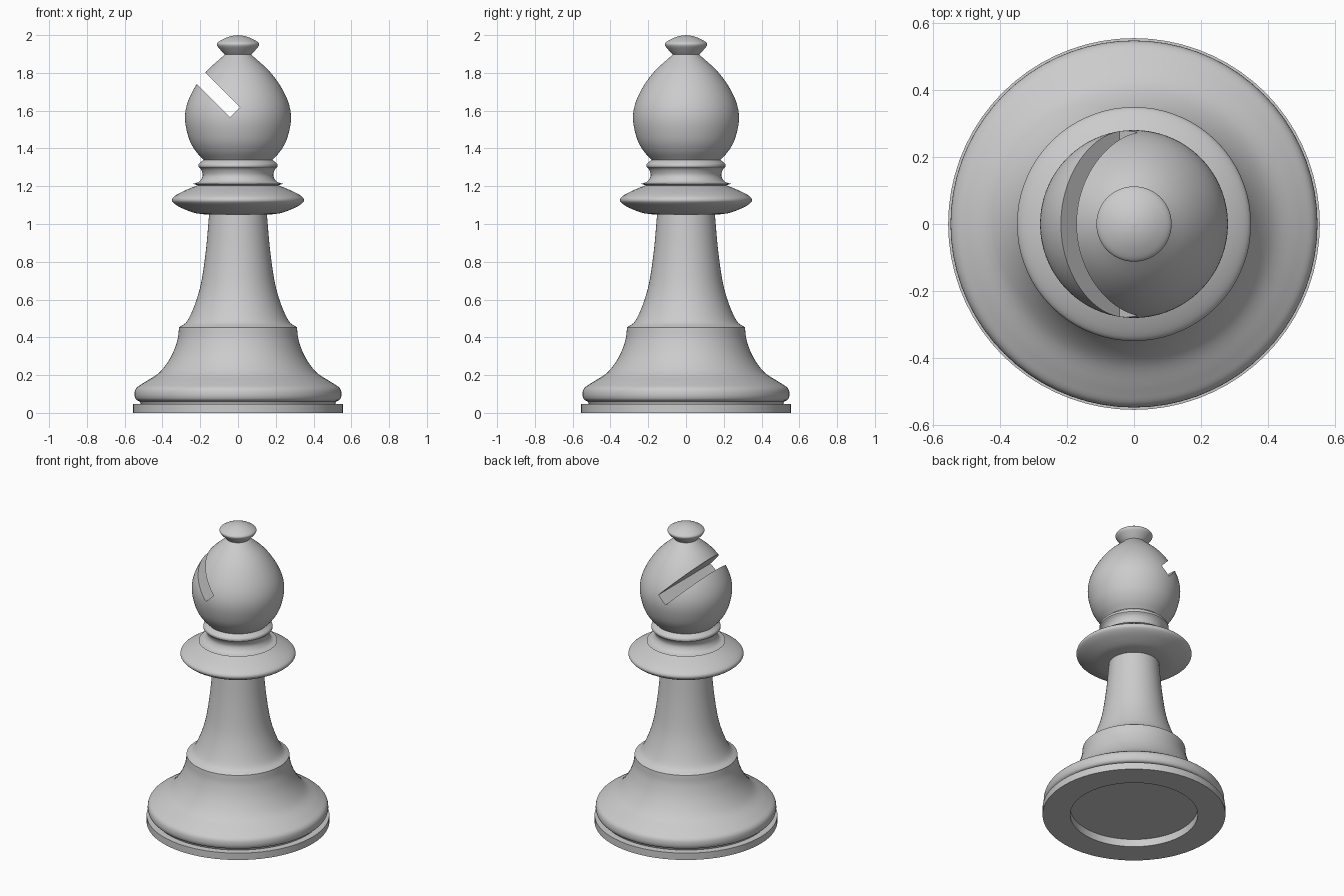
import bpy, bmesh, math
from mathutils import Vector

if "Cube" in bpy.data.objects:
    bpy.data.objects.remove(bpy.data.objects["Cube"])

SEGMENTS = 72


def smooth_run(points, steps=5):
    """Catmull-Rom curve through (radius, height) points."""
    p = [Vector(q) for q in points]
    if len(p) < 3:
        return p
    p = [2 * p[0] - p[1]] + p + [2 * p[-1] - p[-2]]
    out = []
    for a, b, c, d in zip(p, p[1:], p[2:], p[3:]):
        for i in range(steps):
            t = i / steps
            out.append(0.5 * (2 * b + (c - a) * t + (2 * a - 5 * b + 4 * c - d) * t * t
                              + (3 * b - a - 3 * c + d) * t ** 3))
    return out + [p[-2]]


def lathe(name, runs):
    """Spin smooth runs, joined at sharp corners, around z."""
    profile = []
    for run in runs:
        for q in smooth_run(run):
            if not profile or (q - profile[-1]).length > 1e-5:
                profile.append(q)
    bm = bmesh.new()
    rings = []
    for r, z in profile:
        if r < 1e-5:
            rings.append([bm.verts.new((0, 0, z))] * SEGMENTS)
        else:
            rings.append([bm.verts.new((r * math.cos(math.tau * k / SEGMENTS),
                                        r * math.sin(math.tau * k / SEGMENTS), z))
                          for k in range(SEGMENTS)])
    for lo, hi in zip(rings, rings[1:]):
        for k in range(SEGMENTS):
            n = (k + 1) % SEGMENTS
            bm.faces.new(list(dict.fromkeys((lo[k], lo[n], hi[n], hi[k]))))
    mesh = bpy.data.meshes.new(name)
    bm.to_mesh(mesh)
    bm.free()
    ob = bpy.data.objects.new(name, mesh)
    bpy.context.collection.objects.link(ob)
    return ob


# Foot with a shallow recess underneath, rolled rim and flared skirt
base = lathe("base", [
    [(0, .05), (.387, .05)], [(.387, .05), (.387, 0)], [(.387, 0), (.555, 0)],
    [(.555, 0), (.555, .046)], [(.555, .046), (.515, .048)],
    [(.515, .048), (.52, .06)],
    [(.52, .06), (.541, .072), (.548, .1), (.538, .132), (.495, .162), (.415, .215),
     (.355, .297), (.321, .385), (.312, .453)]])

# Tapering stem
stem = lathe("stem", [
    [(.312, .453), (.27, .485), (.228, .575), (.195, .69), (.17, .86), (.153, 1.05)]])

# Wide disc, thin ring and concave neck
collar = lathe("collar", [
    [(.153, 1.05), (.17, 1.05)],
    [(.17, 1.05), (.235, 1.06), (.305, 1.088), (.342, 1.112), (.349, 1.13),
     (.335, 1.148), (.29, 1.173), (.215, 1.205)],
    [(.215, 1.205), (.238, 1.213)],
    [(.238, 1.213), (.205, 1.225), (.187, 1.255), (.194, 1.285), (.21, 1.303)],
    [(.21, 1.303), (.208, 1.318), (.192, 1.332), (.183, 1.34)]])

# Egg-shaped head with its top button
head = lathe("head", [
    [(0, 1.34), (.183, 1.34)],
    [(.183, 1.34), (.225, 1.387), (.259, 1.45), (.28, 1.545), (.271, 1.63),
     (.231, 1.72), (.165, 1.81), (.07, 1.897)],
    [(.07, 1.897), (.09, 1.918), (.111, 1.945), (.106, 1.962), (.07, 1.983),
     (.035, 1.995), (0, 2.0)]])

# Slanted slot sawn through the head
bpy.ops.mesh.primitive_cube_add(size=1)
cutter = bpy.context.object
cutter.name = "slot_cutter"
axis = Vector((-.7071, 0, .7071))
cutter.scale = (.5, 1, .076)
cutter.rotation_euler = (0, math.radians(45), 0)
cutter.location = Vector((-.016, 0, 1.592)) + axis * .25
cutter.hide_render = True
cut = head.modifiers.new("slot", 'BOOLEAN')
cut.operation = 'DIFFERENCE'
cut.solver = 'EXACT'
cut.object = cutter
bpy.context.view_layer.objects.active = head
bpy.ops.object.select_all(action='DESELECT')
head.select_set(True)
bpy.ops.object.modifier_apply(modifier=cut.name)
bpy.data.objects.remove(cutter)

# Drop the hidden cap under the head
bm = bmesh.new()
bm.from_mesh(head.data)
caps = [f for f in bm.faces if all(v.co.z < 1.3401 for v in f.verts)]
bmesh.ops.delete(bm, geom=caps, context='FACES')
bm.to_mesh(head.data)
bm.free()

# Smooth shading with crisp turned edges
for ob in (base, stem, collar, head):
    ob.select_set(True)
bpy.ops.object.shade_smooth_by_angle(angle=math.radians(30))
